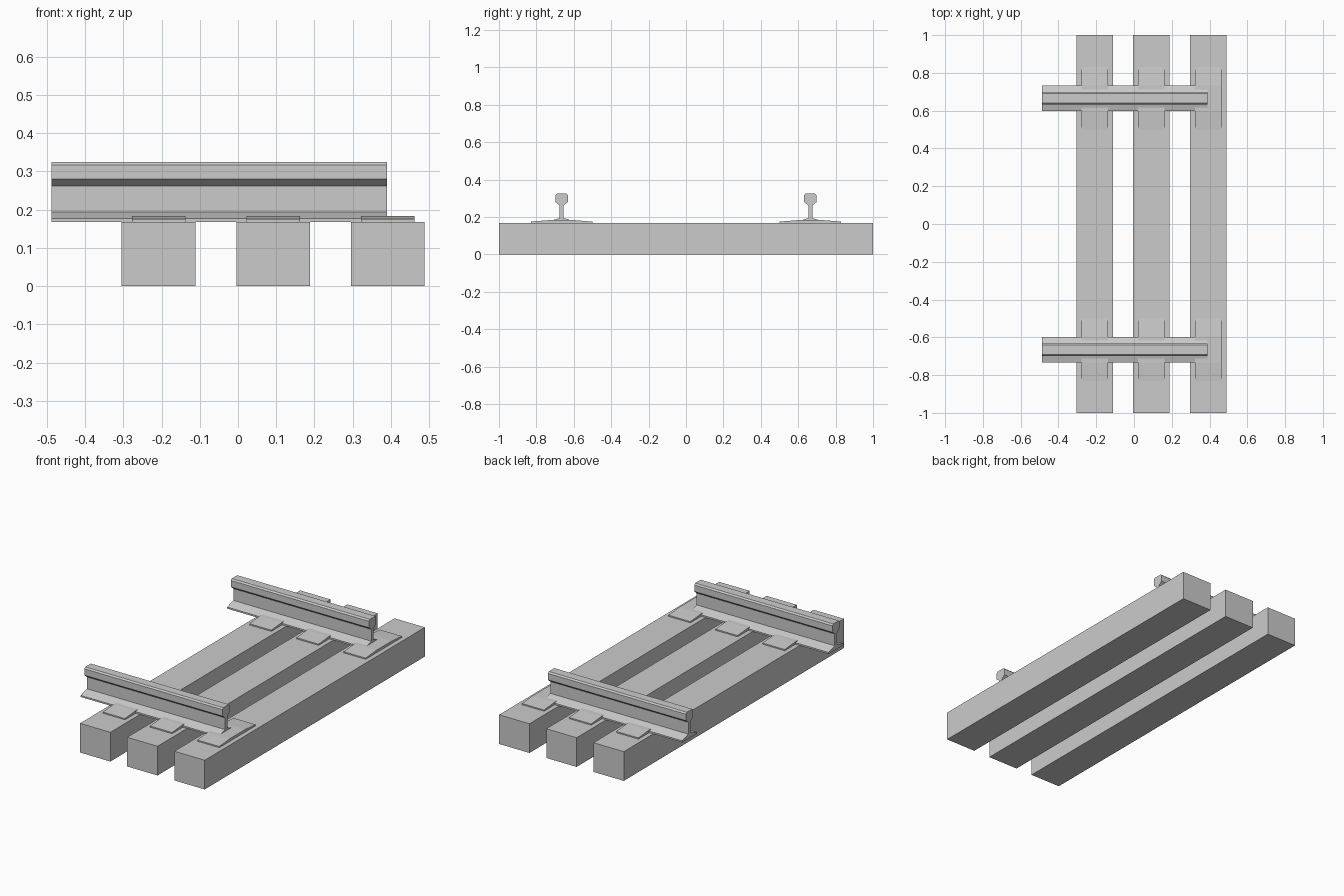
import bpy, bmesh

if "Cube" in bpy.data.objects:
    bpy.data.objects.remove(bpy.data.objects["Cube"])


def extrude_profile(name, half, x0, x1, yc):
    """Extrude a (y, z) half profile, mirrored about yc, from x0 to x1."""
    ring = half + [(-y, z) for y, z in reversed(half)]
    bm = bmesh.new()
    face = bm.faces.new([bm.verts.new((x0, yc + y, z)) for y, z in ring])
    res = bmesh.ops.extrude_face_region(bm, geom=[face])
    moved = [g for g in res["geom"] if isinstance(g, bmesh.types.BMVert)]
    bmesh.ops.translate(bm, verts=moved, vec=(x1 - x0, 0, 0))
    bmesh.ops.recalc_face_normals(bm, faces=bm.faces)
    mesh = bpy.data.meshes.new(name)
    bm.to_mesh(mesh)
    bm.free()
    obj = bpy.data.objects.new(name, mesh)
    bpy.context.collection.objects.link(obj)
    return obj


TOP = 0.168      # top of the sleepers
GAUGE = 0.665    # rail centre distance from the middle

# Half sections: wooden block, gently sloped plate, flat-bottomed rail
sleeper = [(1.0, 0.0), (1.0, TOP)]
plate = [(0.165, TOP), (0.165, 0.175), (0.07, 0.183)]
rail = [(0.067, TOP), (0.067, 0.177), (0.011, 0.194), (0.011, 0.262),
        (0.033, 0.28), (0.033, 0.317), (0.025, 0.325)]

# Sleepers with a plate under each rail
for i, x in enumerate((-0.208, 0.092, 0.392)):
    extrude_profile(f"sleeper_{i + 1}", sleeper, x - 0.0965, x + 0.0965, 0)
    for side, s in (("front", -1), ("back", 1)):
        extrude_profile(f"tie_plate_{side}_{i + 1}", plate,
                        x - 0.07, x + 0.07, s * GAUGE)

# Rails
for side, s in (("front", -1), ("back", 1)):
    extrude_profile(f"rail_{side}", rail, -0.488, 0.39, s * GAUGE)
